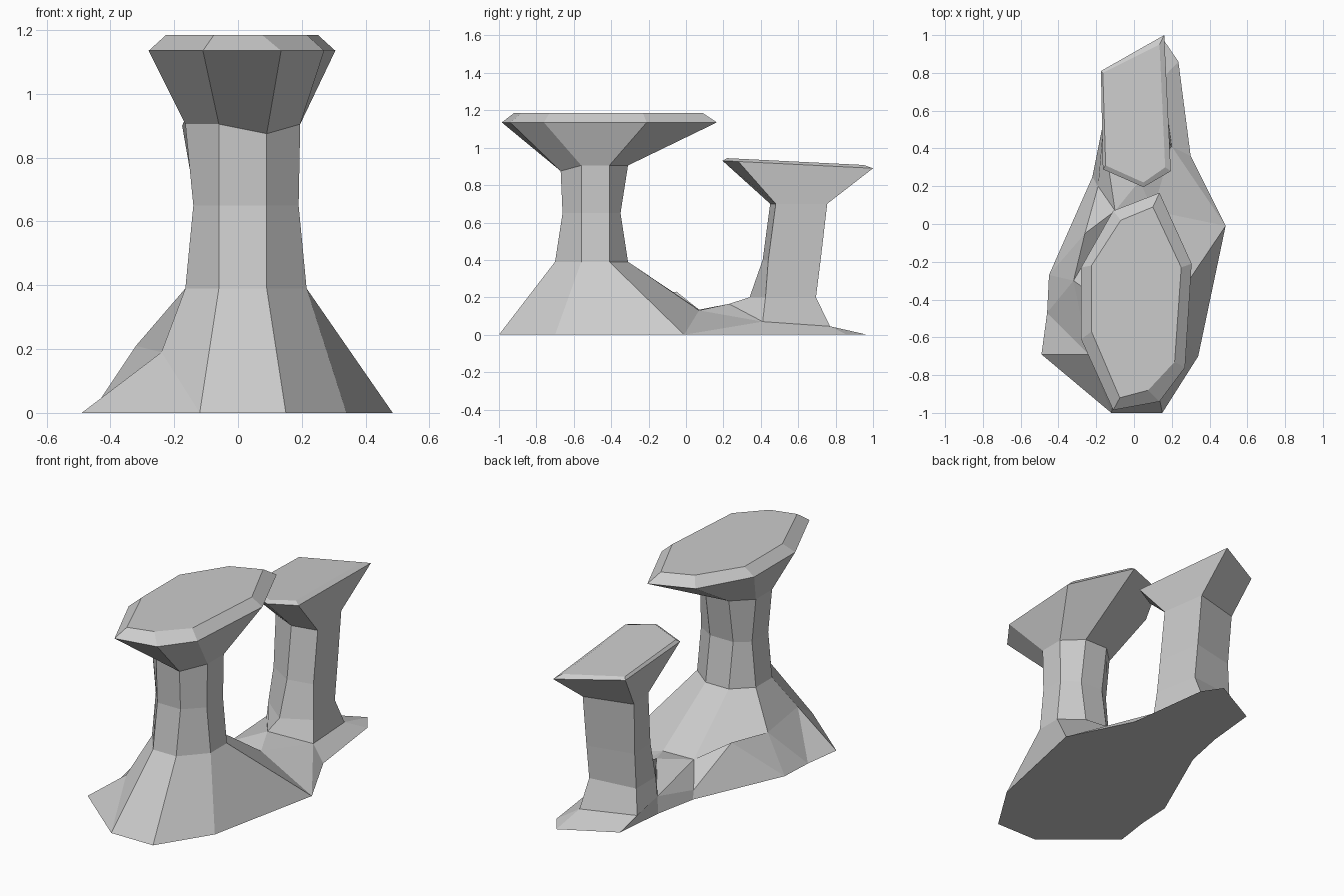
import bpy
import bmesh

if "Cube" in bpy.data.objects:
    bpy.data.objects.remove(bpy.data.objects["Cube"])

stone = bpy.data.materials.new("grey_stone")
stone.use_nodes = True
grey = (0.6, 0.6, 0.6, 1)
stone.diffuse_color = grey
stone.node_tree.nodes["Principled BSDF"].inputs["Base Color"].default_value = grey


def finish(name, bm):
    bmesh.ops.recalc_face_normals(bm, faces=bm.faces)
    mesh = bpy.data.meshes.new(name)
    bm.to_mesh(mesh)
    bm.free()
    mesh.materials.append(stone)
    bpy.context.collection.objects.link(bpy.data.objects.new(name, mesh))


def loft(name, rings):
    """Bridge a stack of rings, listed from the top down, and close the top."""
    bm = bmesh.new()
    loops = [[bm.verts.new(p) for p in ring] for ring in rings]
    bm.faces.new(loops[0])
    for a, b in zip(loops, loops[1:]):
        for i in range(len(a)):
            j = (i + 1) % len(a)
            bm.faces.new((a[i], a[j], b[j], b[i]))
    finish(name, bm)


def level(points, z):
    return [(x, y, z) for x, y in points]


def octagon(x0, x1, y0, y1, z):
    """Chamfered shaft section, starting at the front left corner."""
    return level([(-.06, y0), (.09, y0), (x1, -.56), (x1, -.41),
                  (.09, y1), (-.06, y1), (x0, -.41), (x0, -.56)], z)


def tilted(points, z):
    """Section on the rear cap's slope, which sinks toward the back."""
    return [(x, y, z - .05 * y) for x, y in points]


# Front pillar: wide flat cap, octagonal shaft, flared skirt
cap_top = [(-.075, -.92), (.075, -.88), (.215, -.73), (.25, -.23),
           (.1, .09), (-.07, .02), (-.225, -.22), (-.225, -.57)]
cap_rim = [(-.11, -.985), (.135, -.94), (.27, -.76), (.305, -.21),
           (.135, .165), (-.11, .07), (-.28, -.23), (-.28, -.61)]
neck = octagon(-.165, .195, -.67, -.31, .905)
neck[1] = (.09, -.67, .875)
skirt = [(-.12, -1, 0), (.15, -1, 0), (.34, -.7, 0), (.485, -.01, 0),
         (.1, .07, .13), (-.1, .07, .134), (-.32, -.3, .21), (-.24, -.69, .19)]
loft("front_pillar", [level(cap_top, 1.185), level(cap_rim, 1.135), neck,
                      octagon(-.14, .19, -.66, -.35, .65),
                      octagon(-.165, .215, -.7, -.31, .39), skirt])

# Rear pillar: five-sided, with a sloping cap
foot = [(.03, .23, .165), (.2, .41, .07), (.15, .77, .045),
        (-.16, .68, .055), (-.165, .5, .1)]
loft("rear_pillar", [
    tilted([(.05, .22), (.165, .3), (.135, .95), (-.165, .8), (-.15, .31)], .955),
    tilted([(.05, .195), (.195, .28), (.16, 1), (-.175, .81), (-.165, .29)], .94),
    level([(.03, .45), (.18, .48), (.14, .755), (-.14, .68), (-.12, .52)], .7),
    level([(.03, .41), (.18, .44), (.14, .72), (-.13, .66), (-.12, .5)], .4),
    level([(.03, .34), (.19, .425), (.14, .695), (-.14, .66), (-.14, .48)], .2),
    foot])

# Ground slab: flat outline, joined up to the skirt and the foot
outline = level([(-.12, -1), (.15, -1), (.34, -.7), (.485, -.01), (.3, .36),
                 (.235, .86), (.16, .97), (-.14, .81), (-.17, .5),
                 (-.22, .25), (-.45, -.27), (-.46, -.47), (-.49, -.69)], 0)
bm = bmesh.new()
g = [bm.verts.new(p) for p in outline]
f = [bm.verts.new(p) for p in foot]
right, back, side, front = [bm.verts.new(p) for p in skirt[4:]]
crest = bm.verts.new((-.26, -.05, .23))
dip = bm.verts.new((-.21, -.115, .172))
knee = bm.verts.new((-.19, .2, .03))
patches = [
    g,
    # saddle between the pillars
    (g[3], g[4], f[1]), (g[3], f[1], right), (right, f[1], f[0]),
    (right, f[0], back), (back, f[0], f[4]), (back, f[4], knee),
    # apron around the rear foot
    (g[4], g[5], f[2], f[1]), (g[5], g[6], f[2]), (g[6], g[7], f[3], f[2]),
    (g[7], g[8], f[4], f[3]), (g[8], g[9], knee, f[4]),
    # raised crest beside the front skirt
    (back, knee, crest), (knee, g[9], g[10], crest), (crest, g[10], side),
    (dip, crest, back), (dip, side, crest),
    (side, g[10], g[11]), (side, g[11], front),
    (front, g[11], g[12]), (front, g[12], g[0]),
]
for patch in patches:
    bm.faces.new(patch)
finish("ground_slab", bm)
